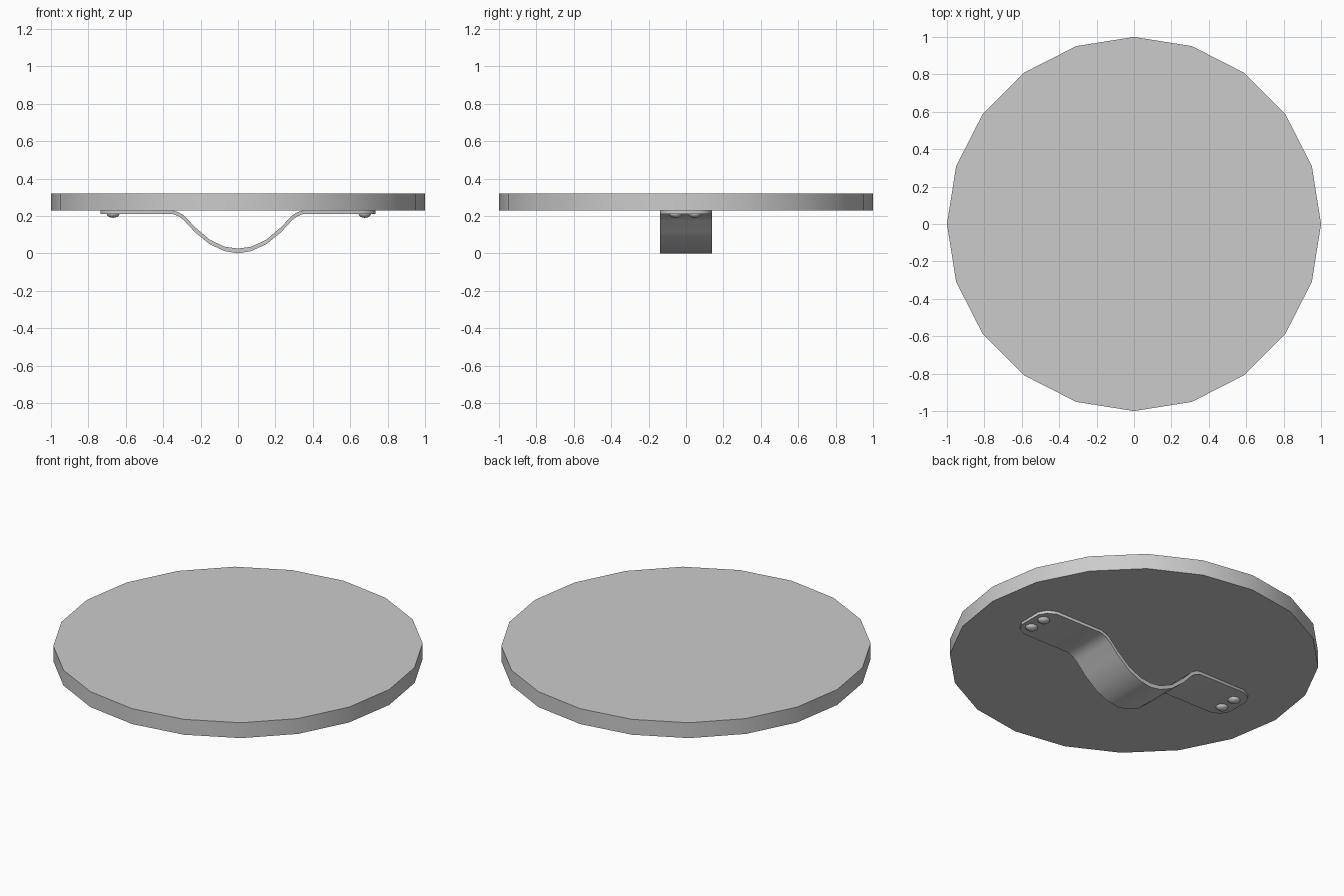
import bpy, bmesh, math

if "Cube" in bpy.data.objects:
    bpy.data.objects.remove(bpy.data.objects["Cube"])

def make_object(name, bm):
    bmesh.ops.recalc_face_normals(bm, faces=bm.faces)
    mesh = bpy.data.meshes.new(name)
    bm.to_mesh(mesh)
    bm.free()
    ob = bpy.data.objects.new(name, mesh)
    bpy.context.collection.objects.link(ob)
    return ob

def smooth(ob, angle):
    bpy.ops.object.select_all(action='DESELECT')
    ob.select_set(True)
    bpy.context.view_layer.objects.active = ob
    bpy.ops.object.shade_smooth_by_angle(angle=math.radians(angle))

# Round plate: 20-sided disc
bpy.ops.mesh.primitive_cylinder_add(vertices=20, radius=1, depth=0.092, location=(0, 0, 0.274))
plate = bpy.context.object
plate.name = "round_plate"
smooth(plate, 30)

# Grip strap: (x, bottom z, top z, half width), mirrored about x = 0
half = [(0.00, 0.000, 0.026, 0.14), (0.07, 0.012, 0.035, 0.14),
        (0.15, 0.048, 0.072, 0.14), (0.23, 0.113, 0.140, 0.14),
        (0.29, 0.178, 0.203, 0.14), (0.315, 0.197, 0.219, 0.14),
        (0.35, 0.211, 0.229, 0.14), (0.66, 0.211, 0.229, 0.14),
        (0.71, 0.211, 0.229, 0.115), (0.735, 0.211, 0.229, 0.07)]
stations = [(-x, b, t, w) for x, b, t, w in reversed(half[1:])] + half
bm = bmesh.new()
rings = [[bm.verts.new(p) for p in ((x, -w, b), (x, w, b), (x, w, t), (x, -w, t))]
         for x, b, t, w in stations]
for r, s in zip(rings, rings[1:]):
    for i in range(4):
        j = (i + 1) % 4
        bm.faces.new((r[i], r[j], s[j], s[i]))
bm.faces.new(rings[0])
bm.faces.new(rings[-1])
smooth(make_object("grip_strap", bm), 40)

# Rivets: flattened domes, two at each strap end
for x in (-0.668, 0.678):
    for y in (-0.055, 0.047):
        bm = bmesh.new()
        bmesh.ops.create_uvsphere(bm, u_segments=12, v_segments=8, radius=1)
        bmesh.ops.scale(bm, vec=(0.034, 0.034, 0.022), verts=bm.verts)
        bmesh.ops.translate(bm, vec=(x, y, 0.212), verts=bm.verts)
        smooth(make_object("rivet", bm), 60)
